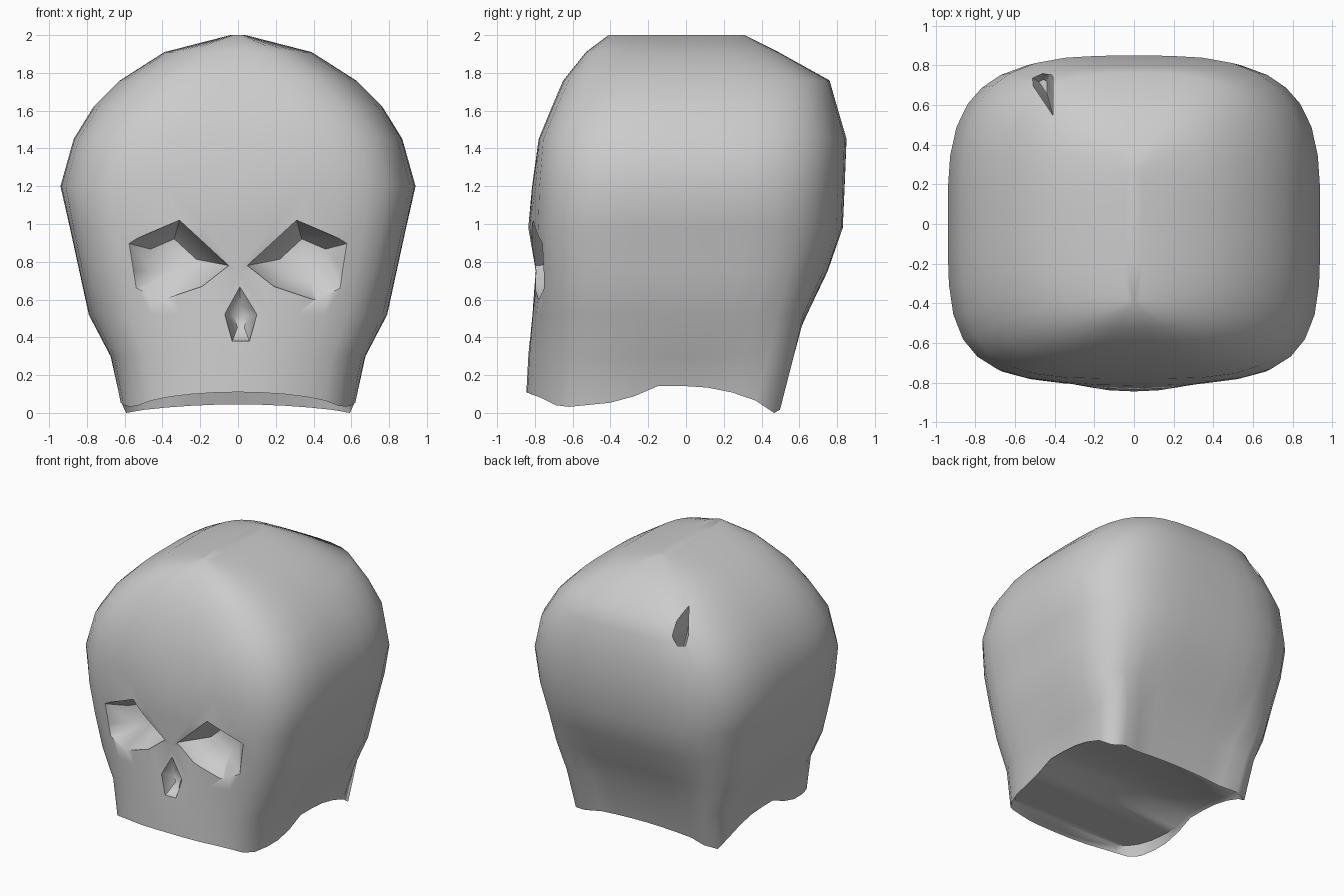
import bpy, bmesh
from mathutils import Vector

if "Cube" in bpy.data.objects:
    bpy.data.objects.remove(bpy.data.objects["Cube"])

SEG = 10  # segments per side of each boxy cross-section


def lerp_table(t, table):
    for (a, va), (b, vb) in zip(table, table[1:]):
        if t <= b:
            return va + (vb - va) * max(0, (t - a) / (b - a))
    return table[-1][1]


def square_ring():
    s = [-1 + 2 * i / SEG for i in range(SEG)]
    return ([(t, -1) for t in s] + [(1, t) for t in s]
            + [(-t, 1) for t in s] + [(-1, -t) for t in s])


def section(w, front, back, nf, nb, bump, recess):
    # rounded rectangle: separate squareness at front and back,
    # a bulge down the middle of the face, a hollow between the rear corners
    mid, half = (front + back) / 2, (back - front) / 2
    for u, v in square_ring():
        n = nf if v < 0 else nb
        k = (abs(u) ** n + abs(v) ** n) ** (-1 / n)
        x, y = u * k * w, mid + v * k * half
        if v == -1:
            y -= bump * max(0, 1 - (x / .4) ** 2)
        if v == 1 and abs(u) < .75:
            y -= recess
        yield x, y, u, v


def finish(bm, name):
    bmesh.ops.recalc_face_normals(bm, faces=bm.faces)
    me = bpy.data.meshes.new(name)
    bm.to_mesh(me)
    bm.free()
    ob = bpy.data.objects.new(name, me)
    bpy.context.collection.objects.link(ob)
    return ob


def bridge(bm, a, b):
    n = len(a)
    for i in range(n):
        bm.faces.new((a[i], a[(i + 1) % n], b[(i + 1) % n], b[i]))


# Skull: height, half width, front, back, front/back squareness, bulge, recess
LEVELS = [(.05, .625, -.79, .50, 4, 13, .055, .03),
          (.30, .675, -.785, .58, 4, 9, .05, .04),
          (.52, .79, -.785, .66, 4, 5, .03, .02),
          (.75, .84, -.785, .75, 4.5, 4, .01, 0),
          (.98, .89, -.80, .83, 4.5, 3.6, .035, 0),
          (1.20, .94, -.80, .84, 4, 3.4, .015, 0),
          (1.45, .87, -.78, .85, 4, 3.4, 0, 0),
          (1.62, .765, -.71, .80, 3.8, 3.4, 0, 0),
          (1.76, .625, -.65, .76, 3.6, 3.3, 0, 0),
          (1.91, .39, -.53, .49, 3.5, 3.3, 0, 0),
          (2.0, .04, -.41, .31, 3.5, 3.5, 0, 0)]
UNDERSIDE = [(-.85, .11), (-.64, .03), (-.34, .06), (-.13, .15), (.18, .13), (.5, .02)]

bm = bmesh.new()
rings, cap = [], []
for i, (z, *shape) in enumerate(LEVELS):
    ring = []
    for x, y, u, v in section(*shape):
        h = z
        if i == 0:  # arched lower edge with a shallow recessed base inside it
            h = lerp_table(y, UNDERSIDE)
            if v == -1:
                h = .11 - .07 * u * u
            elif v == 1:
                h = .045 * (1 - u * u)
            cap.append(bm.verts.new((x * .96, -.15 + (y + .15) * .96,
                                     max(h + .015, .11))))
        ring.append(bm.verts.new((x, y, h)))
    rings.append(ring)
for a, b in zip([cap] + rings, rings):
    bridge(bm, a, b)
bm.faces.new(rings[-1])
# recessed base: strips running left to right
bm.faces.new(cap[:SEG + 1])
bm.faces.new(cap[2 * SEG:3 * SEG + 1])
left = ([cap[0]] + cap[:3 * SEG - 1:-1])[:SEG + 1]
right = cap[SEG:2 * SEG + 1]
for k in range(SEG):
    bm.faces.new((left[k], right[k], right[k + 1], left[k + 1]))
skull = finish(bm, "skull")


def carve(name, rim, axis, outer, edge, inner, centre, shrink):
    # tapered pit pressed into the skull along an axis
    bm = bmesh.new()
    loops = []
    for depth, s in ((outer, 1), (edge, 1), (inner, shrink)):
        loop = []
        for p in rim:
            a, b = (c + (q - c) * s for q, c in zip(p, centre))
            co = (a, depth, b) if axis == 'y' else (a, b, depth)
            loop.append(bm.verts.new(Vector(co)))
        loops.append(loop)
    bridge(bm, loops[0], loops[1])
    bridge(bm, loops[1], loops[2])
    bm.faces.new(loops[0])
    bm.faces.new(loops[2])
    cutter = finish(bm, name)
    cutter.hide_render = True
    bpy.context.view_layer.objects.active = skull
    mod = skull.modifiers.new(name, 'BOOLEAN')
    mod.operation = 'DIFFERENCE'
    mod.solver = 'EXACT'
    mod.object = cutter
    bpy.ops.object.modifier_apply(modifier=mod.name)
    bpy.data.objects.remove(cutter)


# Eye sockets: deep under the brow, running out onto the cheek
EYE = [(.59, .90), (.31, 1.02), (.05, .78), (.19, .67), (.40, .60), (.56, .64)]
for side in (-1, 1):
    carve("eye_socket", [(side * x, z) for x, z in EYE], 'y',
          -1, -.775, -.64, (side * .36, .84), .45)
# Nose opening
NOSE = [(.01, .68), (.10, .52), (.06, .38), (-.03, .38), (-.07, .52)]
carve("nose_opening", NOSE, 'y', -1, -.81, -.74, (.015, .50), .4)
# Small chip in the crown
CHIP = [(-.55, .76), (-.47, .80), (-.41, .76), (-.41, .55)]
carve("crown_chip", CHIP, 'z', 2.2, 1.68, 1.56, (-.45, .70), .3)

skull.select_set(True)
bpy.context.view_layer.objects.active = skull
bpy.ops.object.shade_smooth_by_angle(angle=0.95)
